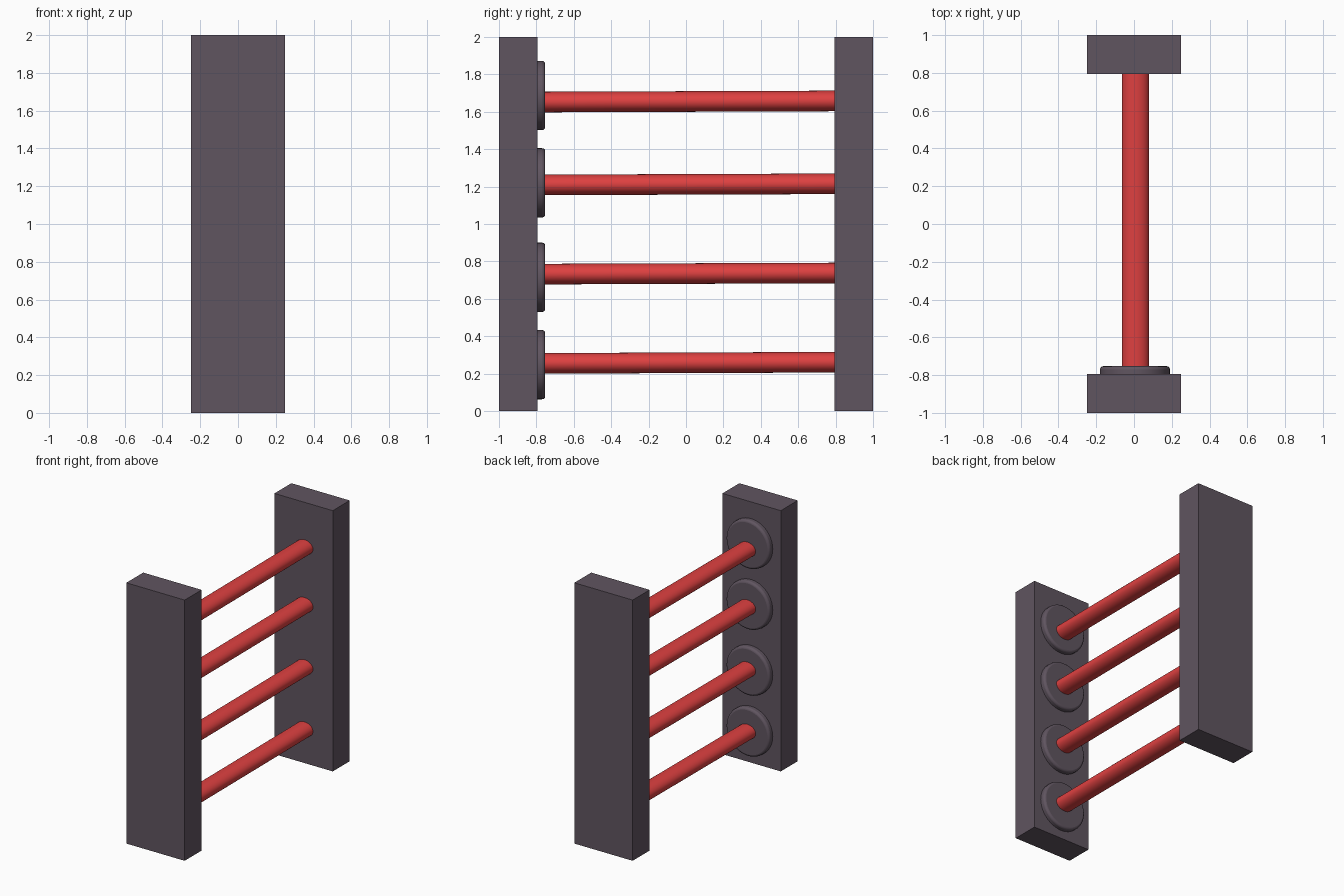
import bpy, math
from mathutils import Vector

if "Cube" in bpy.data.objects:
    bpy.data.objects.remove(bpy.data.objects["Cube"])


def material(name, rgb):
    m = bpy.data.materials.new(name)
    m.diffuse_color = (*rgb, 1)
    m.use_nodes = True
    m.node_tree.nodes["Principled BSDF"].inputs["Base Color"].default_value = m.diffuse_color
    return m


GREY = material("dark purple grey", (0.117, 0.09, 0.117))
RED = material("red", (0.73, 0.052, 0.052))


def finish(name, mat, smooth=False):
    ob = bpy.context.object
    ob.name = name
    ob.data.materials.append(mat)
    if smooth:
        bpy.ops.object.shade_smooth_by_angle(angle=math.radians(35))
    return ob


def cylinder(name, a, b, rx, rz, mat, sides=32):
    # cylinder running along y, elliptical in x and z
    a, b = Vector(a), Vector(b)
    d = b - a
    bpy.ops.mesh.primitive_cylinder_add(
        vertices=sides, radius=1, depth=d.length, location=(a + b) / 2,
        rotation=(-math.atan2(d.y, d.z), 0, 0))
    bpy.context.object.scale = (rx, rz, 1)
    bpy.ops.object.transform_apply(location=False, rotation=False, scale=True)
    return finish(name, mat)


# Two upright posts
for name, y in (("front_post", -0.8975), ("back_post", 0.8975)):
    bpy.ops.mesh.primitive_cube_add(size=1, location=(0, y, 1))
    bpy.context.object.scale = (0.495, 0.205, 2)
    bpy.ops.object.transform_apply(location=False, rotation=False, scale=True)
    finish(name, GREY)

# Rungs, each with a round mounting plate on the front post
for i, (rung_z, plate_z) in enumerate(
        ((0.258, 0.248), (0.735, 0.715), (1.212, 1.22), (1.655, 1.687)), 1):
    cylinder(f"rung_{i}", (0.008, -0.79, rung_z - 0.003), (0.008, 0.81, rung_z + 0.003),
             0.072, 0.055, RED)
    bpy.ops.object.shade_smooth_by_angle(angle=math.radians(35))
    plate = cylinder(f"mounting_plate_{i}", (0.005, -0.81, plate_z),
                     (0.005, -0.753, plate_z), 0.185, 0.185, GREY, 48)
    bevel = plate.modifiers.new("rounded rim", 'BEVEL')
    bevel.width = 0.016
    bevel.segments = 3
    bevel.limit_method = 'ANGLE'
    bpy.ops.object.shade_smooth_by_angle(angle=math.radians(35))
